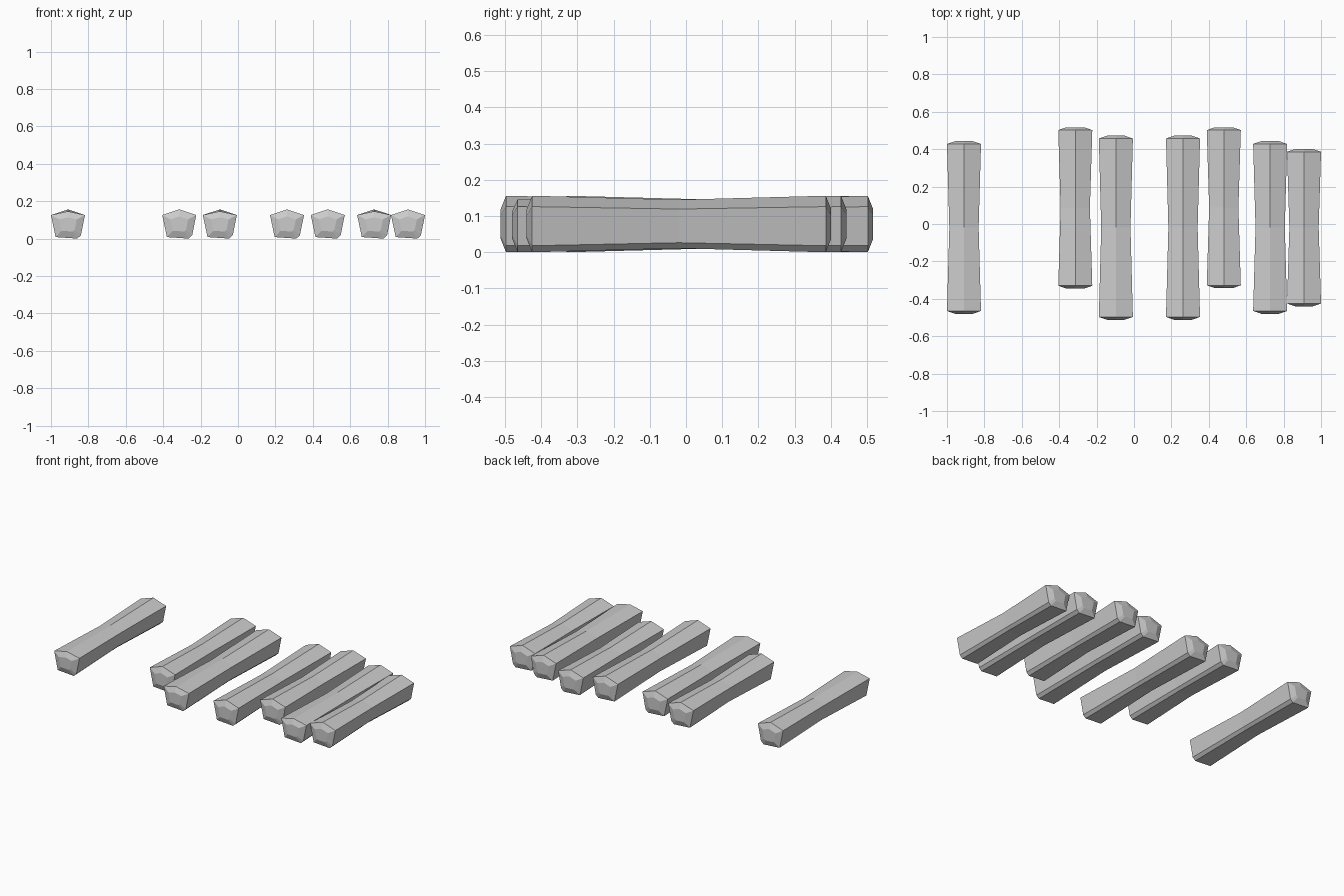
import bpy, bmesh

if "Cube" in bpy.data.objects:
    bpy.data.objects.remove(bpy.data.objects["Cube"])

# Five-sided log section (x, z), with one clipped lower corner
SECTION = [(-0.066, 0.008), (0.05, 0.0), (0.069, 0.018),
           (0.091, 0.126), (0.0, 0.156), (-0.091, 0.126)]
APEX = 4
CZ = 0.078

# x centre, front tip y, back tip y, flattened ridge at the front end
LOGS = [(-0.909, -0.48, 0.443, True),
        (-0.314, -0.345, 0.517, False),
        (-0.097, -0.512, 0.472, True),
        (0.262, -0.512, 0.472, False),
        (0.48, -0.343, 0.517, False),
        (0.728, -0.48, 0.443, True),
        (0.909, -0.44, 0.401, False)]


def make_log(name, x, y0, y1, worn):
    bm = bmesh.new()
    cap = 0.015
    # rings along the log: small end, full end, waist, full end, small end
    stations = [(y0, 0.52), (y0 + cap, 1.0), ((y0 + y1) / 2, 0.86),
                (y1 - cap, 1.0), (y1, 0.52)]
    rings = []
    for k, (y, s) in enumerate(stations):
        ring = []
        for i, (px, pz) in enumerate(SECTION):
            if worn and i == APEX and k < 2:
                pz -= 0.010
            ring.append(bm.verts.new((x + px * s, y, CZ + (pz - CZ) * s)))
        rings.append(ring)
    n = len(SECTION)
    for a, b in zip(rings, rings[1:]):
        for i in range(n):
            j = (i + 1) % n
            bm.faces.new((a[i], a[j], b[j], b[i]))
    # end caps
    bm.faces.new(rings[0])
    bm.faces.new(rings[-1])
    bmesh.ops.recalc_face_normals(bm, faces=bm.faces)
    me = bpy.data.meshes.new(name)
    bm.to_mesh(me)
    bm.free()
    bpy.context.collection.objects.link(bpy.data.objects.new(name, me))


for i, spec in enumerate(LOGS):
    make_log(f"log_{i + 1}", *spec)
